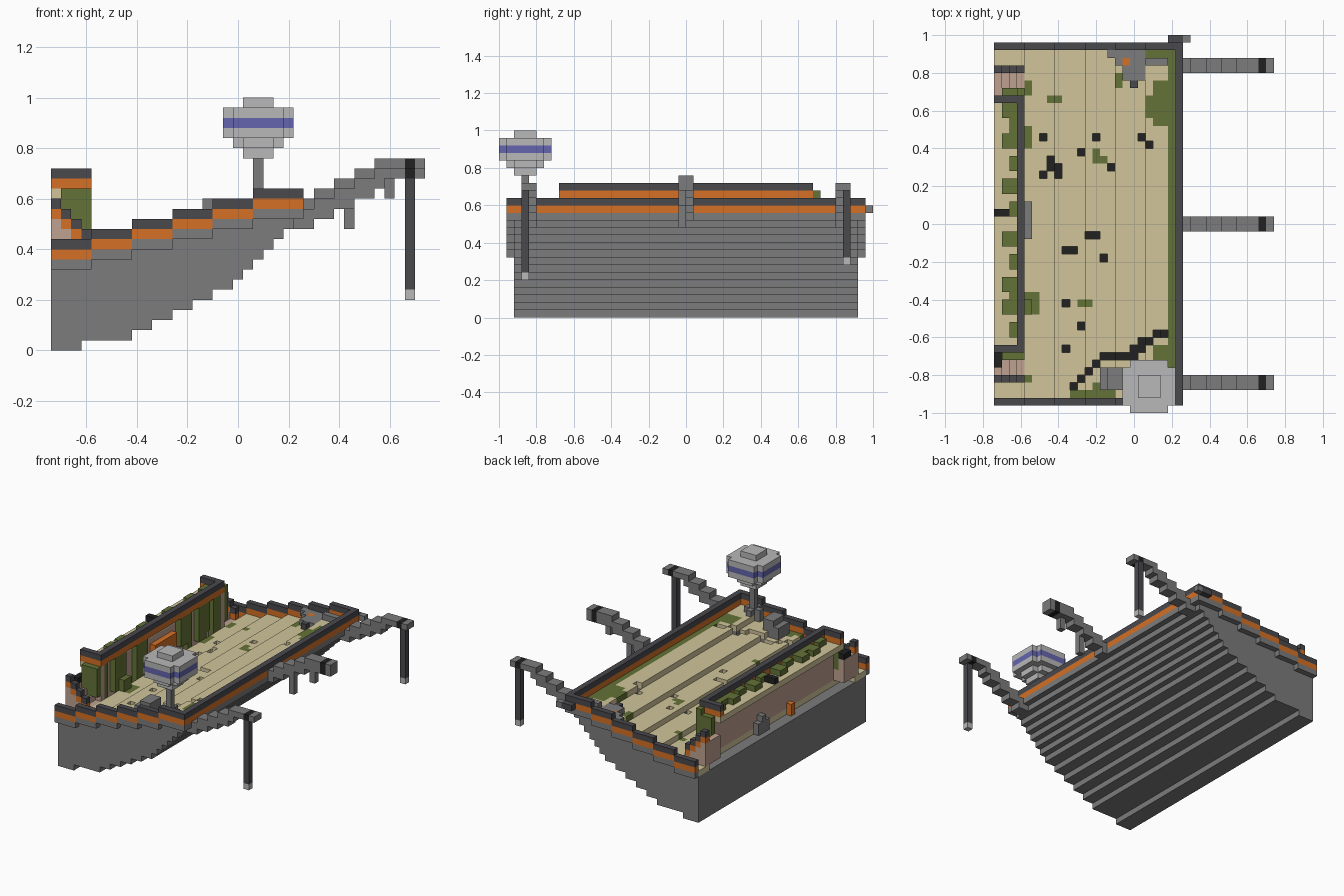
import bpy, bmesh
from mathutils import Vector

U = 0.04  # edge length of one block
cube = bpy.data.objects.get("Cube")
if cube:
    bpy.data.objects.remove(cube, do_unlink=True)

COLOURS = {
    "deck_tan": (.64, .56, .33), "trim_orange": (.66, .16, .018),
    "moss_green": (.125, .17, .037), "rail_charcoal": (.067, .067, .076),
    "hull_grey": (.2, .2, .2), "pale_grey": (.48, .48, .48),
    "band_blue": (.13, .13, .43), "soot_black": (.015, .015, .015),
    "faded_plank": (.52, .36, .28),
}
NAMES = list(COLOURS)
TAN, ORANGE, GREEN, RAIL, GREY, PALE, BLUE, BLACK, PLANK = range(len(NAMES))
materials = []
for name, rgb in COLOURS.items():
    mat = bpy.data.materials.new(name)
    mat.use_nodes = True
    mat.diffuse_color = (*rgb, 1)
    bsdf = mat.node_tree.nodes["Principled BSDF"]
    bsdf.inputs["Base Color"].default_value = (*rgb, 1)
    bsdf.inputs["Roughness"].default_value = .9
    materials.append(mat)


def fill(cells, xs, ys, zs, colour):
    """Fill a block of cells; every range is (first, last) inclusive."""
    for i in range(xs[0], xs[1] + 1):
        for j in range(ys[0], ys[1] + 1):
            for k in range(zs[0], zs[1] + 1):
                cells[i, j, k] = colour


def mirrored(cells):
    """Add the reflection across the centre plane y = 0."""
    cells.update({(i, -1 - j, k): c for (i, j, k), c in list(cells.items())})


def build(name, cells):
    """Skin the outside of a set of cells as one flat-faced mesh."""
    bm = bmesh.new()
    verts = {}
    for cell, colour in cells.items():
        for axis in range(3):
            for side in (0, 1):
                beside = list(cell)
                beside[axis] += 2 * side - 1
                if tuple(beside) in cells:
                    continue
                a, b = (axis + 1) % 3, (axis + 2) % 3
                ring = []
                for da, db in ((0, 0), (1, 0), (1, 1), (0, 1)):
                    p = list(cell)
                    p[axis] += side
                    p[a] += da
                    p[b] += db
                    p = tuple(p)
                    if p not in verts:
                        verts[p] = bm.verts.new(Vector((p[0] - 18.5, p[1], p[2])) * U)
                    ring.append(verts[p])
                face = bm.faces.new(ring if side else ring[::-1])
                face.material_index = colour
    mesh = bpy.data.meshes.new(name)
    for mat in materials:
        mesh.materials.append(mat)
    bm.to_mesh(mesh)
    bm.free()
    obj = bpy.data.objects.new(name, mesh)
    bpy.context.collection.objects.link(obj)


def deck_level(i):
    return 8 + min(i // 4, 5)


# Hull with stepped underside, and the sloping deck
keel = [0] * 3 + [1] * 5 + [2, 2, 3, 3, 4, 4, 5, 5, 6, 6] + list(range(7, 14))
hull, deck = {}, {}
for i, low in enumerate(keel):
    level = deck_level(i)
    fill(hull, (i, i), (-23, 22), (low, level - 1), GREY)
    fill(deck, (i, i), (-23, 22), (level, level), TAN if i < 24 else GREY)
for i in range(2):
    for j in range(-20, 20):
        del deck[i, j, 8]

# Moss on the deck: x range, y range
for xs, ys in [((23, 23), (-19, 22)), ((21, 22), (13, 18)), ((20, 20), (14, 16)),
               ((20, 23), (22, 22)), ((21, 22), (-19, -17)), ((10, 15), (-23, -23)),
               ((13, 15), (-22, -22)), ((7, 8), (16, 16)), ((13, 14), (8, 8)),
               ((13, 13), (9, 9)), ((11, 12), (-11, -11)), ((16, 16), (18, 19)),
               ((4, 5), (-12, -10)), ((4, 4), (10, 12)), ((4, 4), (-21, -21)),
               ((4, 4), (17, 18))]:
    for i in range(xs[0], xs[1] + 1):
        fill(deck, (i, i), ys, (deck_level(i),) * 2, GREEN)

# Broken holes and the long crack
holes = [(6, 11), (13, 11), (19, 11), (20, 10), (11, 9), (15, 7), (7, 8), (7, 7),
         (6, 6), (8, 6), (8, 7), (12, -2), (13, -2), (14, -5), (9, -4), (10, -4),
         (9, -11), (11, -14), (9, -17)]
holes += [(i, i - 32) for i in range(10, 14)] + [(i, -18) for i in range(14, 19)]
holes += [(18, -17), (19, -17), (19, -16), (20, -16), (21, -15), (22, -15)]
for i, j in holes:
    top = deck_level(i)
    del deck[i, j, top]
    if keel[i] < top - 2:
        del hull[i, j, top - 1]
        hull[i, j, top - 2] = BLACK
    else:
        hull[i, j, top - 1] = BLACK
build("hull", hull)
build("deck", deck)

# Stepped rail around both sides and across the end
rail = {}
for i in range(25):
    for rise, colour in enumerate((GREY, ORANGE, RAIL)):
        z = deck_level(i) + rise
        fill(rail, (i, i), (0 if i == 24 else 23, 23), (z, z), colour)
mirrored(rail)
build("outer_rail", rail)

# Cabin: recessed front wall, side walls, roof and overhanging parapet
cabin = {}
fill(cabin, (2, 2), (0, 16), (8, 15), PLANK)
fill(cabin, (2, 3), (16, 16), (9, 15), PLANK)
fill(cabin, (0, 2), (0, 16), (15, 15), TAN)
for z, colour in ((16, ORANGE), (17, RAIL)):
    fill(cabin, (3, 3), (0, 16), (z, z), colour)
    fill(cabin, (0, 3), (16, 16), (z, z), colour)
mirrored(cabin)
fill(cabin, (3, 3), (-2, 3), (10, 13), ORANGE)
build("cabin", cabin)

# Vines under the parapet, on the sides and on the roof
vines = {}
for n, j in enumerate((-16, -13, -11, -7, -5, 5, 7, 10, 12, 14)):
    fill(vines, (3, 3), (j, j + n % 2), (9 + n % 3, 15), GREEN)
fill(vines, (4, 4), (-12, -11), (10, 11), GREEN)
for j in (-18, 17):
    fill(vines, (1, 3), (j, j), (11, 15), GREEN)
fill(vines, (3, 3), (17, 17), (16, 16), GREEN)
for n, j in enumerate((-15, -12, -11, -9, -6, -3, 1, 4, 7, 10, 12, 14)):
    fill(vines, (2 - n % 2, 2), (j, j + 1), (16, 16), GREEN)
build("vines", vines)

# Stairs beside the cabin with their stepped rails
stairs = {}
for i in range(4):
    fill(stairs, (i, i), (17, 20), (9, 12 - i), PLANK)
    fill(stairs, (i, i), (20, 20), (13 - i, 13 - i), ORANGE)
    fill(stairs, (i, i), (20, 20), (14 - i, 14 - i), RAIL)
mirrored(stairs)
build("side_stairs", stairs)

# Loose pieces: door slab, fallen spar, cabin rubble, corner debris, crate
debris = {}
fill(debris, (4, 4), (-2, 2), (9, 10), GREY)
fill(debris, (0, 2), (1, 1), (16, 16), BLACK)
fill(debris, (1, 1), (2, 4), (8, 9), GREY)
fill(debris, (1, 1), (3, 3), (10, 10), GREY)
fill(debris, (1, 1), (-5, -5), (8, 9), ORANGE)
fill(debris, (0, 0), (-19, -18), (12, 13), BLACK)
fill(debris, (15, 19), (22, 22), (13, 13), GREY)
fill(debris, (16, 19), (21, 21), (13, 13), GREY)
fill(debris, (20, 22), (21, 21), (14, 14), GREY)
fill(debris, (17, 19), (19, 20), (13, 13), GREY)
fill(debris, (18, 18), (18, 18), (13, 13), RAIL)
fill(debris, (17, 17), (21, 21), (13, 13), ORANGE)
fill(debris, (14, 16), (-22, -20), (11, 13), GREY)
fill(debris, (15, 16), (-22, -20), (14, 14), GREY)
fill(debris, (23, 24), (24, 24), (14, 14), RAIL)
fill(debris, (25, 25), (24, 24), (14, 14), GREY)
build("debris", debris)

# Three outrigger arms; the outer two thin out and carry hanging posts
for name, j, drop, post, tip in (("middle_arm", -1, 0, None, 0),
                                 ("right_arm", -22, 1, -22, 5),
                                 ("left_arm", 20, 1, 21, 7)):
    arm = {}
    for i in range(25 - drop, 37):
        high = 14 - drop + min((i - 24) // 2, 4)
        low = high if drop and i > 32 else high - 1
        fill(arm, (i, i), (j, j + 1), (low, high), BLACK if i == 35 else GREY)
    if post is None:
        fill(arm, (29, 29), (j, j), (12, 14), GREY)
        fill(arm, (33, 33), (j, j), (15, 16), GREY)
    else:
        fill(arm, (35, 35), (post, post), (tip + 1, 16), RAIL)
        fill(arm, (35, 35), (post, post), (tip, tip), PALE)
    build(name, arm)

# Lantern on its post
lantern = {}
fill(lantern, (19, 21), (-22, -22), (13, 14), GREY)
fill(lantern, (20, 20), (-23, -21), (13, 14), GREY)
fill(lantern, (20, 20), (-22, -22), (15, 18), GREY)
for z, r, colour in ((19, 1, PALE), (20, 2, PALE), (21, 3, PALE),
                     (22, 3, BLUE), (23, 3, PALE), (24, 1, PALE)):
    for dx in range(-r, r + 1):
        for dy in range(-r, r + 1):
            if r == 1 or abs(dx) + abs(dy) < 2 * r:
                lantern[20 + dx, dy - 22, z] = colour
build("lantern", lantern)
